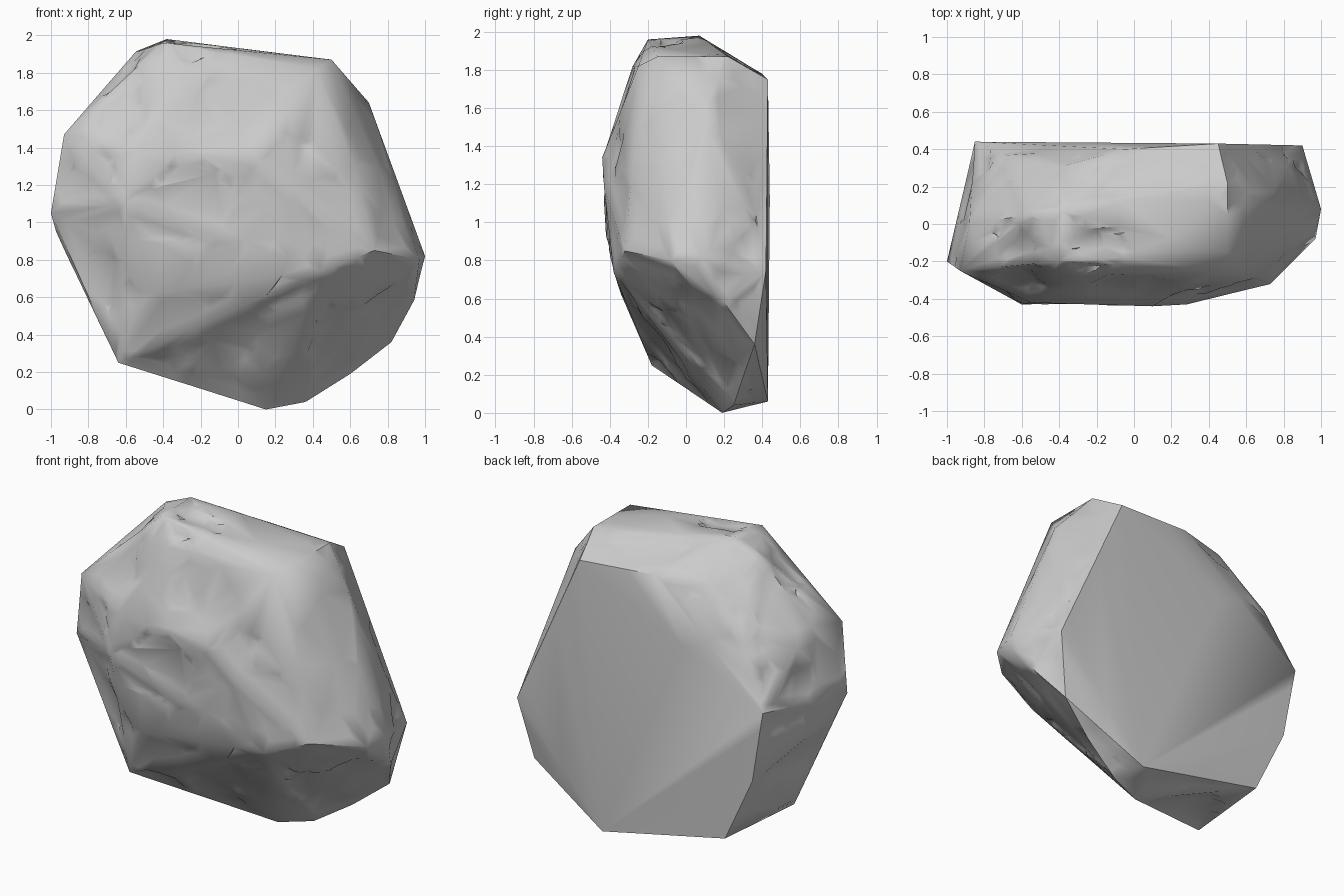
import bpy, bmesh, math
from mathutils import Vector, noise

if "Cube" in bpy.data.objects:
    bpy.data.objects.remove(bpy.data.objects["Cube"])

# Key corners of the boulder, grouped by zone
rim = [(-.40, -.20, 1.96), (-.38, .07, 1.98), (-.55, .05, 1.91), (-.93, -.25, 1.47),
       (-.88, .0, 1.52), (-1.0, -.20, 1.05), (-.97, -.15, .94), (-.64, -.18, .25), (.15, .19, 0),
       (.36, .25, .04), (.60, .30, .19), (.82, .36, .36), (.94, .20, .58),
       (1.0, .08, .82), (.97, -.08, .80), (.70, .12, 1.64), (.50, -.15, 1.87), (.50, .22, 1.87)]
back = [(.45, .43, 1.75), (.90, .42, .75), (.29, .43, .06), (-.57, .42, .24),
        (-.77, .43, .66), (-.85, .44, 1.12), (-.05, .40, 1.78), (-.68, .37, 1.48),
        (-.38, .31, 1.78)]
front = [(-.60, -.43, 1.10), (-.55, -.42, 1.38), (.10, -.44, 1.34), (.28, -.43, 1.18),
         (.73, -.32, .85), (.45, -.38, .74), (-.12, -.42, .93), (-.45, -.34, .62),
         (-.30, -.28, 1.82), (.42, -.25, 1.82), (.62, -.28, 1.3)]
corners = [Vector(p) for p in rim + back + front]

# Convex rock body
bm = bmesh.new()
for c in corners:
    bm.verts.new(c)
bmesh.ops.convex_hull(bm, input=bm.verts[:])
bmesh.ops.delete(bm, geom=[v for v in bm.verts if not v.link_faces], context='VERTS')

# Distance to the creases is kept so that the outline stays convex
creases = [(e.verts[0].co.copy(), e.verts[1].co.copy()) for e in bm.edges
           if e.calc_face_angle(0) > .15]


def crease_distance(p):
    best = 9
    for a, b in creases:
        d = b - a
        t = max(0, min(1, (p - a).dot(d) / d.length_squared))
        best = min(best, (p - a - d * t).length)
    return best


# Refine so the faces can be chipped
for step in range(6):
    longest = [e for e in bm.edges if e.calc_length() > .06]
    if not longest:
        break
    bmesh.ops.subdivide_edges(bm, edges=longest, cuts=1)
    bmesh.ops.triangulate(bm, faces=bm.faces[:])
bmesh.ops.recalc_face_normals(bm, faces=bm.faces[:])
bm.normal_update()

# Shallow hollows: centre, radius, depth
dents = [((.02, -.40, 1.52), .26, .025), ((-.55, -.36, 1.66), .2, .02),
         ((.15, -.15, .38), .25, .015), ((.75, -.15, .55), .2, .015)]
moves = []
for v in bm.verts:
    if v.co.y > .39 and v.normal.y > .6:      # flat back stays flat
        continue
    keep = min(1, crease_distance(v.co) / .06)
    pts = noise.voronoi(v.co * 3.2)[1]
    depth = .022 * noise.cell(pts[0] * 37)    # stepped slabs
    depth = max(0, depth)
    for c, r, d in dents:
        depth += d * max(0, 1 - (v.co - Vector(c)).length / r)
    moves.append((v, v.normal * depth * keep))
for v, m in moves:
    v.co -= m

mesh = bpy.data.meshes.new("boulder")
bm.to_mesh(mesh)
bm.free()
rock = bpy.data.objects.new("boulder", mesh)
bpy.context.collection.objects.link(rock)

# Collapse to irregular chipped facets
dec = rock.modifiers.new("facets", 'DECIMATE')
dec.ratio = .12
bpy.context.view_layer.objects.active = rock
rock.select_set(True)
bpy.ops.object.modifier_apply(modifier=dec.name)
bpy.ops.object.shade_smooth_by_angle(angle=math.radians(48))
